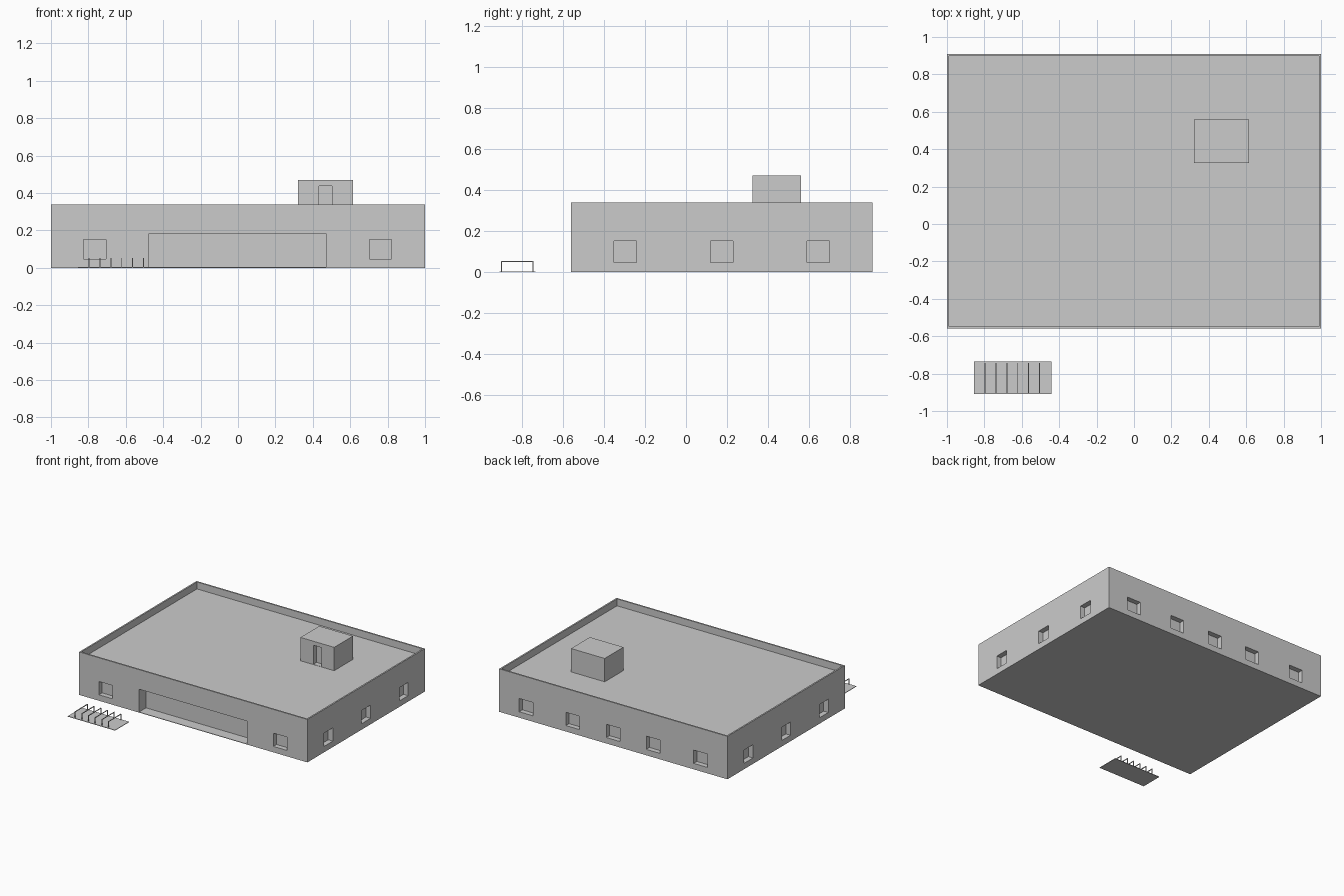
import bpy
import bmesh
from mathutils import Matrix, Vector

default = bpy.data.objects.get("Cube")
if default:
    bpy.data.objects.remove(default, do_unlink=True)

grey = bpy.data.materials.new("plain_grey")
grey.use_nodes = True
grey.diffuse_color = (0.6, 0.6, 0.6, 1)
grey.node_tree.nodes["Principled BSDF"].inputs["Base Color"].default_value = (0.6, 0.6, 0.6, 1)


def boxes(name, spans):
    """One object made of boxes, each given as (low corner, high corner)."""
    bm = bmesh.new()
    for low, high in spans:
        low, high = Vector(low), Vector(high)
        place = Matrix.Translation((low + high) / 2) @ Matrix.Diagonal((*(high - low), 1))
        bmesh.ops.create_cube(bm, size=1, matrix=place)
    mesh = bpy.data.meshes.new(name)
    bm.to_mesh(mesh)
    bm.free()
    mesh.materials.append(grey)
    obj = bpy.data.objects.new(name, mesh)
    bpy.context.collection.objects.link(obj)
    return obj


def carve(obj, spans):
    """Cut boxes out of an object, then remove the cutter."""
    cutter = boxes("cutter", spans)
    cutter.hide_render = True
    mod = obj.modifiers.new("openings", "BOOLEAN")
    mod.operation, mod.solver, mod.object = "DIFFERENCE", "EXACT", cutter
    bpy.context.view_layer.update()
    graph = bpy.context.evaluated_depsgraph_get()
    cut = bpy.data.meshes.new_from_object(obj.evaluated_get(graph))
    obj.modifiers.clear()
    obj.data = cut
    bpy.data.objects.remove(cutter, do_unlink=True)


FRONT, BACK, TOP, ROOF = -0.56, 0.91, 0.34, 0.285
WALL, DEPTH, OUT = 0.012, 0.04, 0.05
SILL, HEAD, HALF = 0.047, 0.152, 0.06

# Main hall: sunken roof behind a parapet, wide entrance recess
hall = boxes("hall", [((-1, FRONT, 0), (1, BACK, TOP))])
openings = [
    ((-1 + WALL, FRONT + WALL, ROOF), (1 - WALL, BACK - WALL, TOP + OUT)),
    ((-0.475, FRONT - OUT, 0.004), (0.47, FRONT + 0.088, 0.185)),
]

# Windows on the front, the back and both sides
for x in (-0.766, 0.762):
    openings.append(((x - HALF, FRONT - OUT, SILL), (x + HALF, FRONT + DEPTH, HEAD)))
for x in (-0.764, -0.35, 0, 0.355, 0.764):
    openings.append(((x - HALF, BACK - DEPTH, SILL), (x + HALF, BACK + OUT, HEAD)))
for y in (-0.297, 0.175, 0.645):
    for inner, outer in ((-1 + DEPTH, -1 - OUT), (1 - DEPTH, 1 + OUT)):
        openings.append(((min(inner, outer), y - 0.055, SILL),
                         (max(inner, outer), y + 0.055, HEAD)))
carve(hall, openings)

# Stair house on the roof with a recessed door
stair_house = boxes("stair_house", [((0.32, 0.325, ROOF), (0.615, 0.56, 0.47))])
carve(stair_house, [((0.432, 0.3, ROOF + 0.002), (0.502, 0.325 + DEPTH, 0.438))])

# Bicycle stand: ground slab and six thin hoops
boxes("stand_slab", [((-0.855, -0.91, 0), (-0.44, -0.735, 0.004))])
R = 0.0025
hoops = []
for i in range(6):
    x = -0.797 + i * 0.0585
    for y in (-0.9, -0.745):
        hoops.append(((x - R, y - R, 0.003), (x + R, y + R, 0.053)))
    hoops.append(((x - R, -0.9 + R, 0.053 - 2 * R), (x + R, -0.745 - R, 0.053)))
boxes("stand_hoops", hoops)
